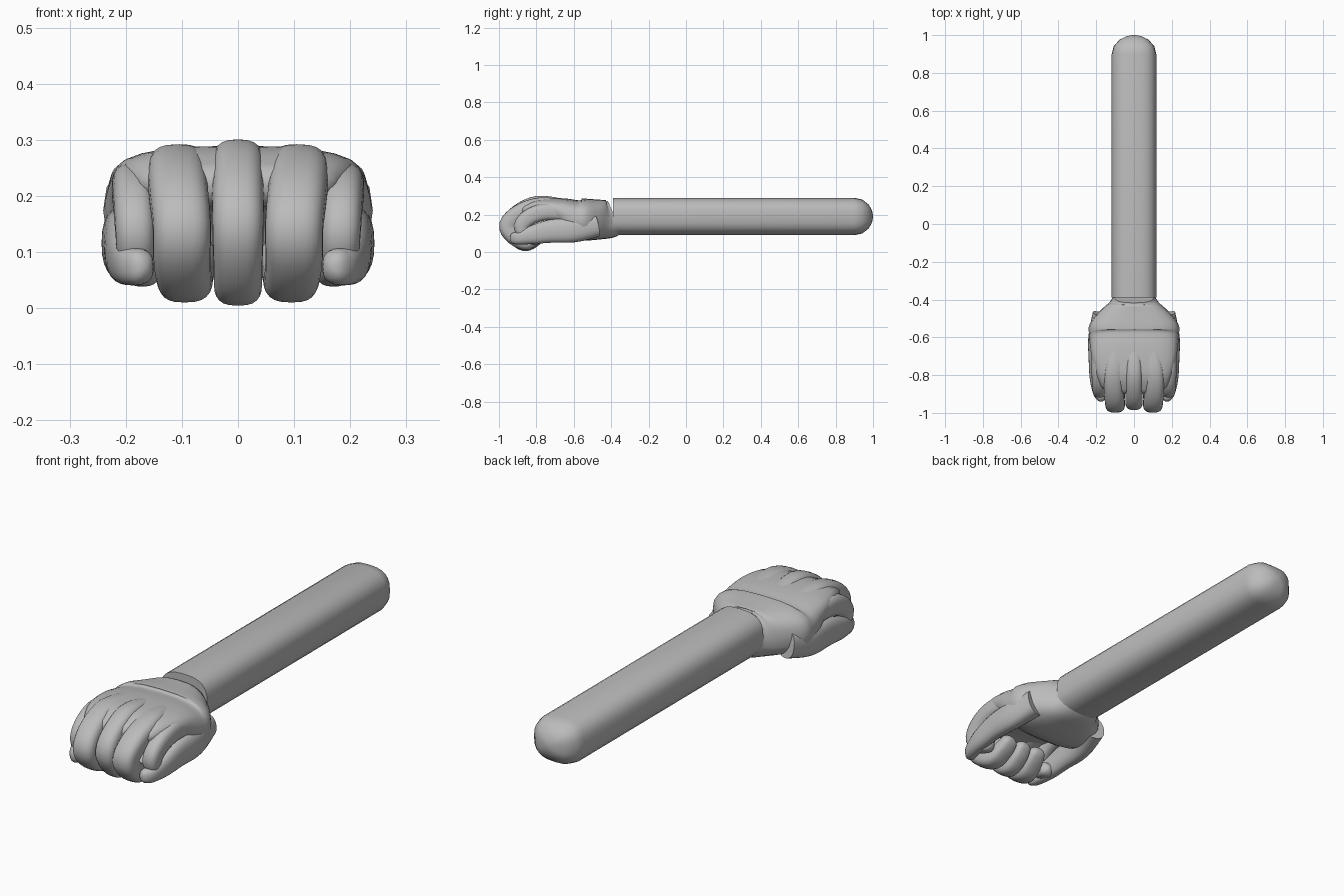
import bpy, bmesh, math
from mathutils import Vector

if "Cube" in bpy.data.objects:
    bpy.data.objects.remove(bpy.data.objects["Cube"])

grey = bpy.data.materials.new("grey")
grey.diffuse_color = (0.5, 0.5, 0.5, 1)
grey.use_nodes = True
grey.node_tree.nodes["Principled BSDF"].inputs["Base Color"].default_value = grey.diffuse_color
SIDES = 24


def catmull(a, b, c, d, t):
    return 0.5 * (2*b + (c-a)*t + (2*a-5*b+4*c-d)*t*t + (3*b-a-3*c+d)*t**3)


def loft(name, rings, power=2.4, steps=4, cap=True, smooth=60):
    """Skin a tube through rings of (x, y, z, half width, half thickness)."""
    pts = []
    for i in range(len(rings) - 1):
        q = [rings[max(0, min(len(rings)-1, i+k))] for k in (-1, 0, 1, 2)]
        for s in range(steps):
            pts.append([catmull(*v, s / steps) for v in zip(*q)])
    pts.append(list(rings[-1]))
    sections = []
    for i, p in enumerate(pts):
        tan = Vector(pts[min(i+1, len(pts)-1)][:3]) - Vector(pts[max(i-1, 0)][:3])
        tan.normalize()
        side = (Vector((1, 0, 0)) - tan * tan.x).normalized()
        sections.append((Vector(p[:3]), side, tan.cross(side), tan, p[3], p[4]))
    if cap:  # rounded tip
        c, s, n, t, w, h = sections[-1]
        for a in (25, 50, 70, 85):
            r = math.radians(a)
            k = math.cos(r)
            sections.append((c + t * math.sin(r) * min(w, h), s, n, t, w*k, h*k))
    bm = bmesh.new()
    loops = []
    for c, s, n, t, w, h in sections:
        ring = []
        for j in range(SIDES):
            a = 2 * math.pi * j / SIDES
            ca, sa = math.cos(a), math.sin(a)
            u = math.copysign(abs(ca) ** (2/power), ca) * w
            v = math.copysign(abs(sa) ** (2/power), sa) * h
            ring.append(bm.verts.new(c + s*u + n*v))
        loops.append(ring)
    for r0, r1 in zip(loops, loops[1:]):
        for j in range(SIDES):
            k = (j + 1) % SIDES
            bm.faces.new((r0[j], r0[k], r1[k], r1[j]))
    bm.faces.new(loops[0])
    bm.faces.new(loops[-1])
    bmesh.ops.recalc_face_normals(bm, faces=bm.faces)
    me = bpy.data.meshes.new(name)
    bm.to_mesh(me)
    bm.free()
    me.materials.append(grey)
    ob = bpy.data.objects.new(name, me)
    bpy.context.collection.objects.link(ob)
    bpy.ops.object.select_all(action='DESELECT')
    ob.select_set(True)
    bpy.context.view_layer.objects.active = ob
    bpy.ops.object.shade_smooth_by_angle(angle=math.radians(smooth))
    return ob


# forearm with domed end
loft("forearm", [(0, -0.39, 0.19, 0.118, 0.1), (0, 0.9, 0.19, 0.118, 0.1)], power=2.7, steps=1)

# palm: (y, half width, bottom, top); thins out over the hollow of the fist
palm = [(-0.38, 0.105, 0.095, 0.28), (-0.41, 0.125, 0.075, 0.278), (-0.46, 0.18, 0.068, 0.28),
        (-0.53, 0.235, 0.062, 0.285), (-0.59, 0.238, 0.07, 0.288), (-0.65, 0.232, 0.13, 0.29),
        (-0.72, 0.222, 0.17, 0.29), (-0.8, 0.2, 0.18, 0.285), (-0.86, 0.175, 0.18, 0.26)]
loft("palm", [(0, y, (a+b)/2, w, (b-a)/2) for y, w, a, b in palm], power=2.7)

# middle finger, curled under
loft("middle_finger", [(0, -0.66, 0.245, 0.04, 0.04), (0, -0.79, 0.252, 0.046, 0.049),
     (0, -0.89, 0.208, 0.046, 0.05), (0, -0.938, 0.15, 0.046, 0.048), (0, -0.915, 0.09, 0.044, 0.046),
     (0, -0.86, 0.047, 0.043, 0.043), (0, -0.80, 0.07, 0.04, 0.035), (0, -0.77, 0.1, 0.036, 0.03)], power=2.8)

for sx, tag in ((-1, "left"), (1, "right")):
    # inner fingers beside the middle one
    loft(tag + "_inner_finger", [(sx*0.09, -0.64, 0.24, 0.04, 0.04), (sx*0.108, -0.78, 0.243, 0.052, 0.049),
         (sx*0.106, -0.89, 0.205, 0.053, 0.05), (sx*0.1, -0.95, 0.145, 0.052, 0.049),
         (sx*0.1, -0.925, 0.09, 0.051, 0.046), (sx*0.094, -0.86, 0.052, 0.048, 0.042),
         (sx*0.085, -0.80, 0.075, 0.043, 0.034), (sx*0.08, -0.77, 0.1, 0.038, 0.03)], power=2.8)
    # outer fingers
    loft(tag + "_outer_finger", [(sx*0.185, -0.6, 0.2, 0.035, 0.04), (sx*0.188, -0.74, 0.215, 0.037, 0.045),
         (sx*0.186, -0.83, 0.19, 0.037, 0.045), (sx*0.183, -0.878, 0.14, 0.036, 0.042),
         (sx*0.18, -0.855, 0.09, 0.034, 0.038), (sx*0.17, -0.81, 0.07, 0.032, 0.032)], power=2.6)
    # thumbs along the lower sides
    loft(tag + "_thumb", [(sx*0.17, -0.48, 0.14, 0.05, 0.06), (sx*0.2, -0.6, 0.118, 0.042, 0.066),
         (sx*0.204, -0.72, 0.112, 0.036, 0.062), (sx*0.2, -0.82, 0.092, 0.034, 0.05),
         (sx*0.188, -0.89, 0.076, 0.03, 0.036), (sx*0.176, -0.915, 0.074, 0.026, 0.032)], power=2.4)
